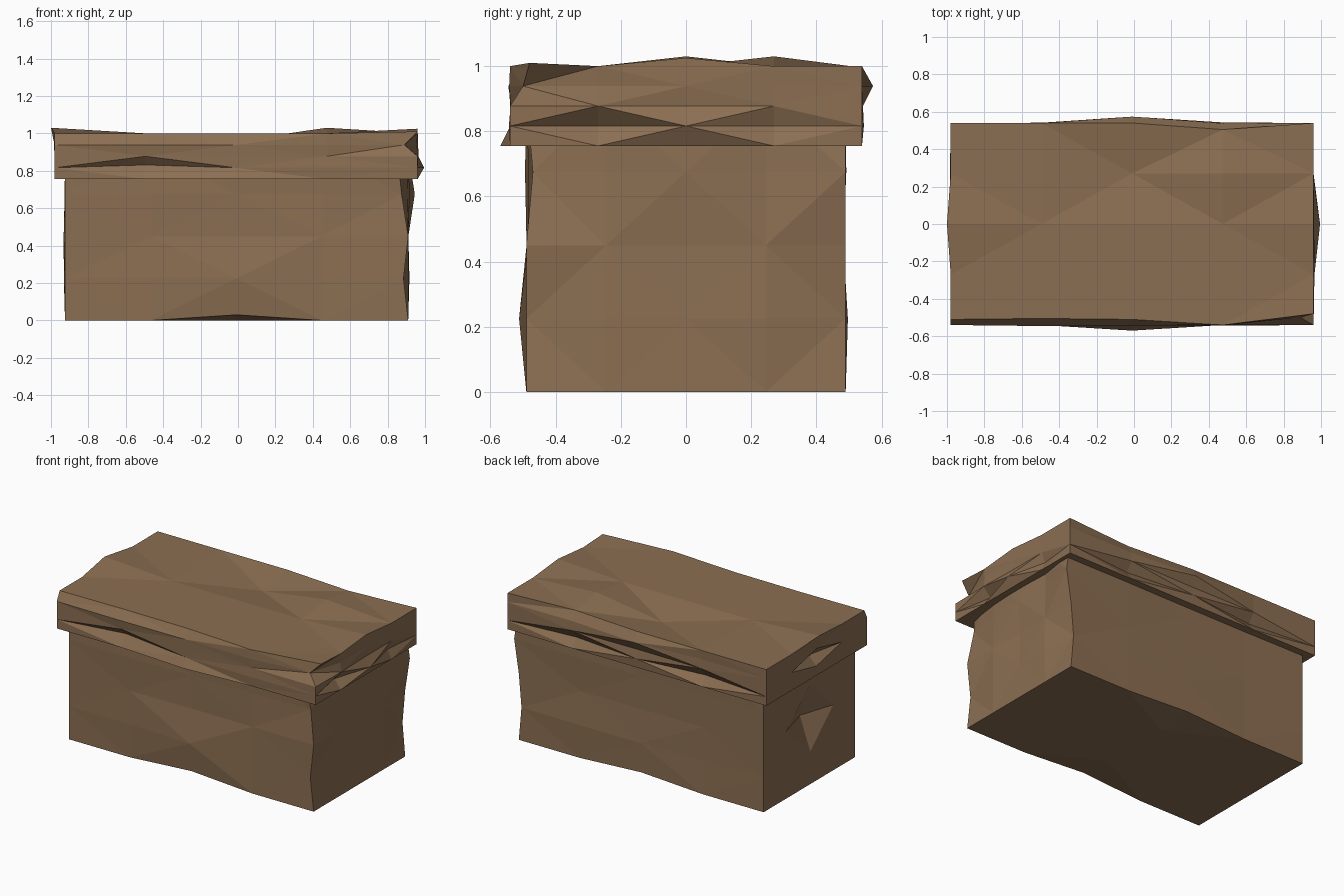
import bpy, bmesh, random

if "Cube" in bpy.data.objects:
    bpy.data.objects.remove(bpy.data.objects["Cube"])

random.seed(4)
N = 4  # segments along each axis of every box

wood = bpy.data.materials.new("worn brown wood")
wood.diffuse_color = (0.26, 0.158, 0.085, 1)
wood.use_nodes = True
wood.node_tree.nodes["Principled BSDF"].inputs["Base Color"].default_value = wood.diffuse_color


def rough_box(name, lo, hi, nudges, wobble):
    """Faceted box shell on an N-segment grid; nudges = (i, j, k, axis, offset)."""
    bm = bmesh.new()
    verts = {}
    for i in range(N + 1):
        for j in range(N + 1):
            for k in range(N + 1):
                g = (i, j, k)
                outer = [a for a in range(3) if g[a] in (0, N)]
                if not outer:
                    continue
                co = [lo[a] + (hi[a] - lo[a]) * g[a] / N for a in range(3)]
                # slight unevenness inside the side faces only
                if len(outer) == 1 and outer[0] != 2:
                    co[outer[0]] += random.uniform(-wobble, wobble)
                verts[g] = bm.verts.new(co)
    for i, j, k, axis, d in nudges:
        verts[i, j, k].co[axis] += d

    # alternate the diagonals so that odd grid points become the hubs
    for axis in range(3):
        b, c = (axis + 1) % 3, (axis + 2) % 3
        for side in (0, N):
            def at(u, v):
                g = [0, 0, 0]
                g[axis], g[b], g[c] = side, u, v
                return verts[tuple(g)]
            for u in range(N):
                for v in range(N):
                    q = [at(u, v), at(u + 1, v), at(u + 1, v + 1), at(u, v + 1)]
                    if (u + v) % 2 == 0:
                        q = q[1:] + q[:1]
                    for tri in ((q[0], q[1], q[2]), (q[0], q[2], q[3])):
                        bm.faces.new(tri if side else tri[::-1])
    bm.normal_update()
    mesh = bpy.data.meshes.new(name)
    bm.to_mesh(mesh)
    bm.free()
    mesh.materials.append(wood)
    obj = bpy.data.objects.new(name, mesh)
    bpy.context.collection.objects.link(obj)
    return obj


# Chest body: chipped corners, a dented left side and lifted bottom edges
rough_box("chest_body", (-0.925, -0.49, 0), (0.91, 0.49, 0.9), [
    (0, 2, 2, 0, 0.08),
    (2, 0, 0, 2, 0.03), (2, 4, 0, 2, 0.025),
    (2, 0, 1, 1, -0.03),
    (4, 0, 3, 0, -0.035), (4, 0, 3, 1, 0.02),
    (4, 0, 1, 0, -0.025),
    (4, 4, 3, 0, 0.035), (4, 4, 1, 0, -0.02),
    (4, 0, 4, 0, -0.06),
], 0.009)

# Overhanging lid: cracks along the rim and an uneven top
rough_box("chest_lid", (-0.98, -0.54, 0.755), (0.96, 0.54, 1.0), [
    # top surface
    (0, 2, 4, 2, 0.03), (4, 2, 4, 2, 0.025), (3, 3, 4, 2, 0.03),
    (2, 3, 4, 2, -0.04), (0, 2, 4, 0, -0.02),
    # top edges worn back
    (0, 0, 4, 1, 0.03), (1, 0, 4, 1, 0.035), (2, 0, 4, 1, 0.03),
    (4, 0, 4, 1, 0.06), (4, 0, 4, 2, 0.01), (4, 0, 3, 1, 0.04),
    (4, 0, 3, 0, -0.07), (3, 4, 4, 1, -0.035),
    # bulges
    (2, 4, 3, 1, 0.035), (2, 0, 0, 1, -0.03), (4, 2, 1, 0, 0.04),
    # rim cracks: front, right, left, back
    (1, 0, 1, 1, 0.05), (1, 0, 1, 2, 0.015),
    (4, 1, 1, 0, -0.05), (4, 3, 1, 0, -0.03),
    (0, 2, 2, 0, 0.06),
    (1, 4, 1, 1, -0.04), (3, 4, 1, 1, -0.04),
], 0.006)
